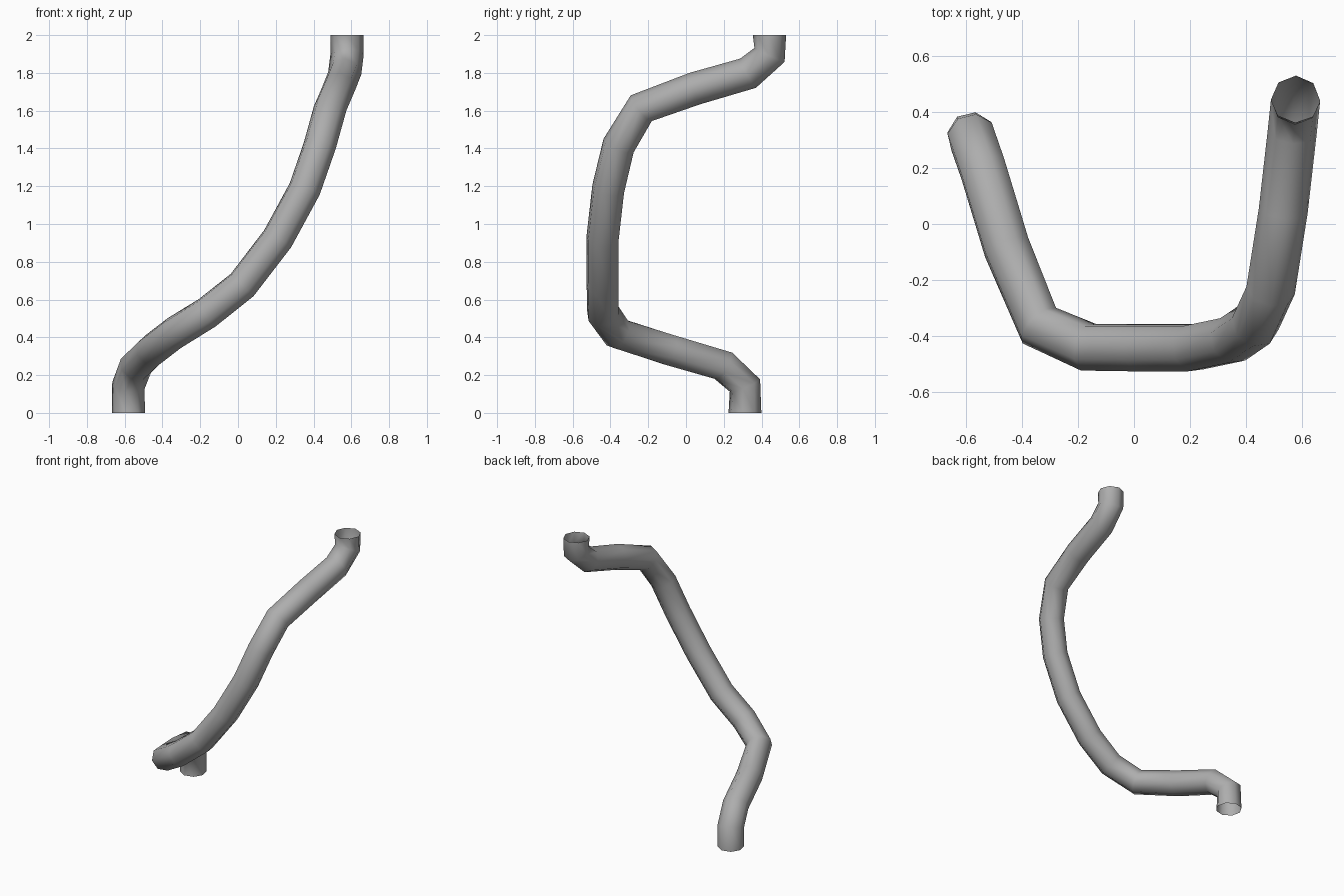
import bpy
import math

if "Cube" in bpy.data.objects:
    bpy.data.objects.remove(bpy.data.objects["Cube"])

RADIUS = 0.088
TILT = math.radians(-9)

# Centre line of the bent pipe, bottom to top
path = [
    (-0.58, 0.312, 0.0), (-0.58, 0.312, 0.145), (-0.54, 0.197, 0.25),
    (-0.455, -0.083, 0.332), (-0.338, -0.363, 0.422), (-0.163, -0.44, 0.53),
    (0.022, -0.442, 0.677), (0.21, -0.442, 0.922), (0.353, -0.412, 1.185),
    (0.433, -0.357, 1.415), (0.488, -0.237, 1.613), (0.533, 0.047, 1.717),
    (0.565, 0.328, 1.798), (0.577, 0.442, 1.895), (0.577, 0.442, 2.0),
]

# Eight-sided hollow tube swept along the centre line, open at both ends
curve = bpy.data.curves.new("bent_pipe", 'CURVE')
curve.dimensions = '3D'
curve.fill_mode = 'FULL'
curve.bevel_depth = RADIUS
curve.bevel_resolution = 2
curve.use_fill_caps = False
spline = curve.splines.new('POLY')
spline.points.add(len(path) - 1)
for point, co in zip(spline.points, path):
    point.co = (*co, 1.0)
    point.tilt = TILT

pipe = bpy.data.objects.new("bent_pipe", curve)
bpy.context.collection.objects.link(pipe)

# Dark grey finish
grey = bpy.data.materials.new("dark_grey")
grey.diffuse_color = (0.42, 0.42, 0.42, 1.0)
grey.use_nodes = True
grey.node_tree.nodes["Principled BSDF"].inputs["Base Color"].default_value = grey.diffuse_color
curve.materials.append(grey)

# Turn into a smooth-shaded mesh
bpy.context.view_layer.objects.active = pipe
pipe.select_set(True)
bpy.ops.object.convert(target='MESH')
bpy.ops.object.shade_smooth()
